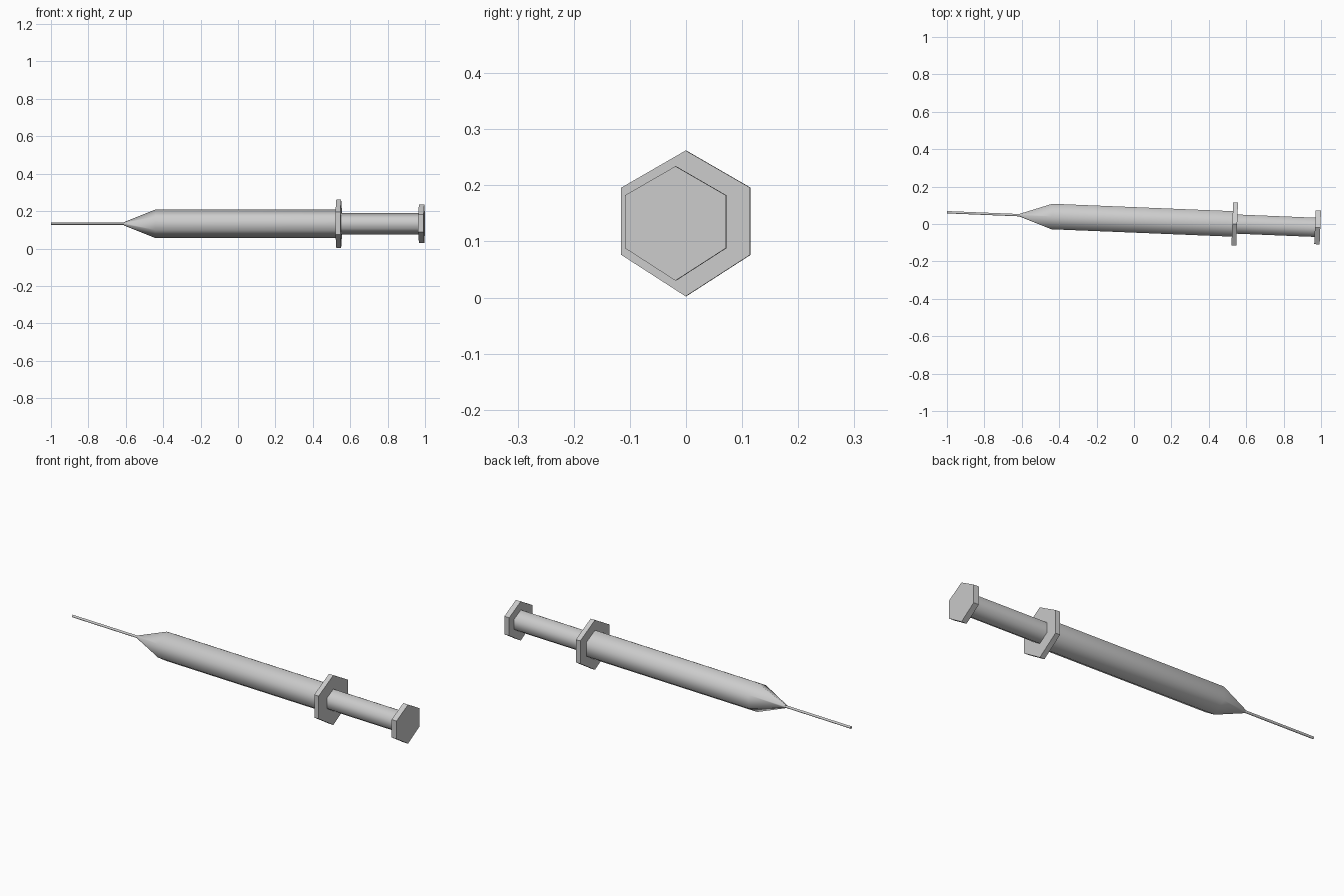
import bpy, bmesh, math

cube = bpy.data.objects.get("Cube")
if cube:
    bpy.data.objects.remove(cube, do_unlink=True)

grey = bpy.data.materials.new("plain_grey")
grey.use_nodes = True
grey.diffuse_color = (0.6, 0.6, 0.6, 1)
grey.node_tree.nodes["Principled BSDF"].inputs["Base Color"].default_value = (0.6, 0.6, 0.6, 1)

# Six-sided cross-section, points up and down
HEX = [(0, 1), (-0.885, 0.49), (-0.885, -0.43), (0, -1), (0.885, -0.43), (0.885, 0.49)]
TILT = -0.041


def hex_part(name, stations, smooth):
    """Loft the hexagon along x through (x, radius) stations and cap both ends."""
    bm = bmesh.new()
    rings = [[bm.verts.new((x, y * r, z * r)) for y, z in HEX] for x, r in stations]
    for a, b in zip(rings, rings[1:]):
        for i in range(len(HEX)):
            j = (i + 1) % len(HEX)
            face = bm.faces.new((a[i], a[j], b[j], b[i]))
            face.smooth = smooth
    for ring in (rings[0], rings[-1]):
        cap = bm.faces.new(ring)
        for edge in cap.edges:
            edge.smooth = False
    bmesh.ops.recalc_face_normals(bm, faces=bm.faces)
    mesh = bpy.data.meshes.new(name)
    bm.to_mesh(mesh)
    bm.free()
    mesh.materials.append(grey)
    obj = bpy.data.objects.new(name, mesh)
    bpy.context.collection.objects.link(obj)
    obj.location = (0, 0.022, 0.132)
    obj.rotation_euler.z = TILT
    return obj


# Needle and tapered barrel
hex_part("needle", [(-1.0, 0.007), (-0.6, 0.007)], True)
hex_part("barrel", [(-0.61, 0.009), (-0.44, 0.077), (0.53, 0.077)], True)

# Finger flange, plunger rod and thumb rest
hex_part("finger_flange", [(0.526, 0.13), (0.552, 0.13)], False)
hex_part("plunger_rod", [(0.55, 0.058), (0.97, 0.058)], True)
hex_part("thumb_rest", [(0.968, 0.102), (0.997, 0.102)], False)
